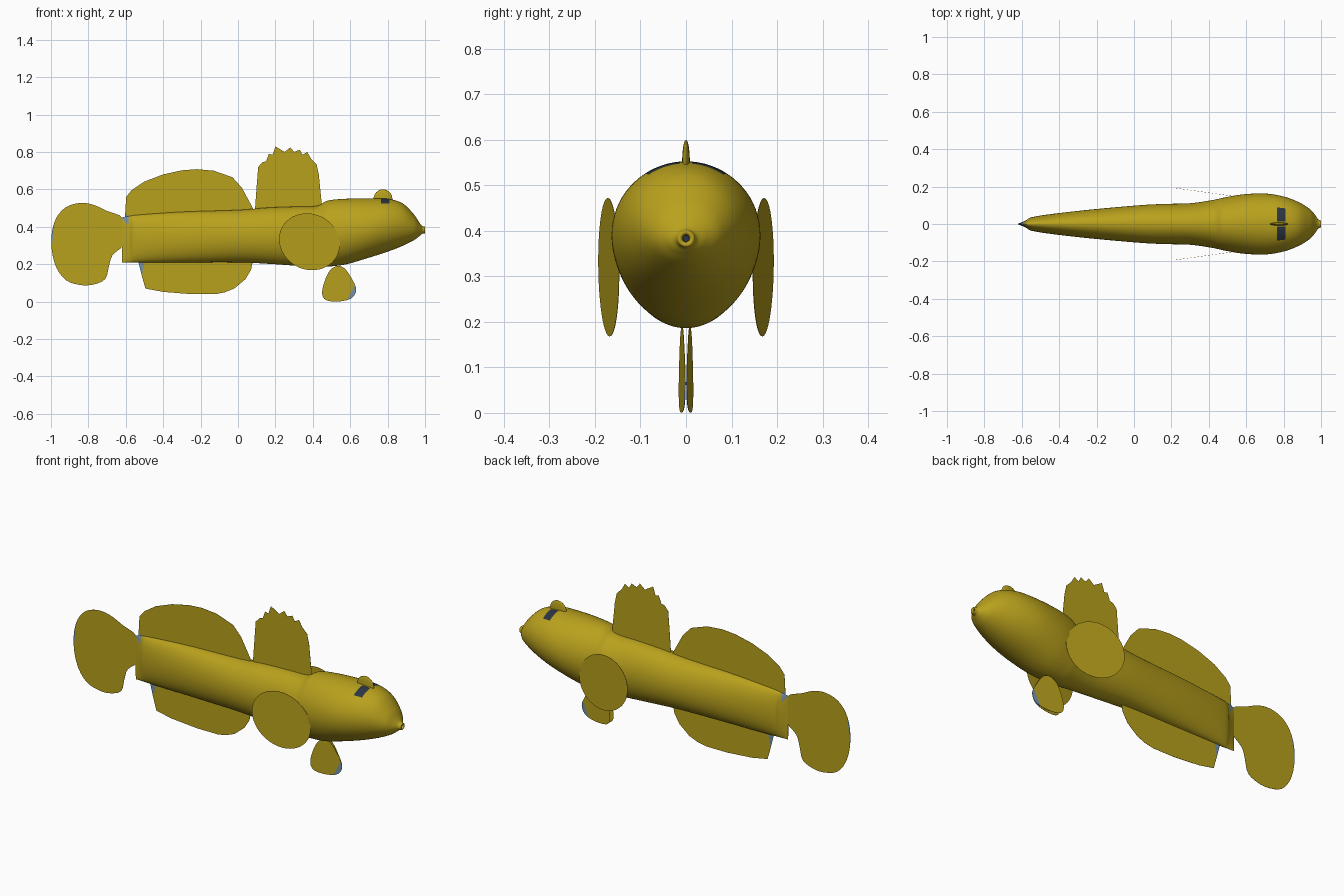
import bpy
import bmesh
from math import cos, sin, pi
from mathutils import Vector

default_cube = bpy.data.objects.get("Cube")
if default_cube:
    bpy.data.objects.remove(default_cube, do_unlink=True)


def make_material(name, colour):
    material = bpy.data.materials.new(name)
    material.use_nodes = True
    material.diffuse_color = (*colour, 1)
    shader = next(n for n in material.node_tree.nodes if n.type == "BSDF_PRINCIPLED")
    shader.inputs["Base Color"].default_value = (*colour, 1)
    shader.inputs["Roughness"].default_value = 0.7
    return material


gold = make_material("olive gold", (0.485, 0.357, 0.012))
navy = make_material("dark navy", (0.025, 0.035, 0.055))
steel = make_material("steel blue", (0.18, 0.29, 0.39))


def smooth_path(points, steps, closed=False):
    """Catmull-Rom interpolation through points of any dimension."""
    count = len(points)
    pick = (lambda i: points[i % count]) if closed else (
        lambda i: points[max(0, min(i, count - 1))])
    path = []
    for i in range(count if closed else count - 1):
        a, b, c, d = (Vector(pick(i + k)) for k in (-1, 0, 1, 2))
        for s in range(steps):
            t = s / steps
            path.append(b + (c - a) * (t / 2)
                        + (a * 2 - b * 5 + c * 4 - d) * (t * t / 2)
                        + (b * 3 - a - c * 3 + d) * (t ** 3 / 2))
    if not closed:
        path.append(Vector(points[-1]))
    return path


def finish(name, bm, *materials):
    bmesh.ops.recalc_face_normals(bm, faces=bm.faces)
    mesh = bpy.data.meshes.new(name)
    bm.to_mesh(mesh)
    bm.free()
    for material in materials:
        mesh.materials.append(material)
    obj = bpy.data.objects.new(name, mesh)
    bpy.context.collection.objects.link(obj)
    return obj


def shade_smooth(obj, angle):
    bpy.ops.object.select_all(action="DESELECT")
    obj.select_set(True)
    bpy.context.view_layer.objects.active = obj
    bpy.ops.object.shade_smooth_by_angle(angle=angle)


# Body: lofted egg sections given as x, half width, bottom, top
sections = [
    (-.62, .002, .21, .45), (-.58, .018, .21, .457), (-.53, .04, .21, .464),
    (-.3, .07, .21, .48), (0, .098, .21, .49), (.15, .107, .203, .502),
    (.3, .111, .193, .508), (.42, .128, .188, .512), (.48, .141, .187, .54),
    (.58, .158, .2, .55), (.7, .163, .235, .552), (.8, .147, .267, .55),
    (.88, .117, .298, .525), (.94, .08, .328, .467), (.97, .046, .35, .422),
    (.985, .025, .362, .405), (1, .017, .366, .4), (.998, .009, .374, .392),
    (.985, .007, .376, .39),
]
SIDES = 72
bm = bmesh.new()
rings = []
for x, width, low, high in smooth_path(sections, 8):
    ring = []
    for k in range(SIDES):
        angle = 2 * pi * k / SIDES
        y = width * cos(angle)
        z = (low + high) / 2 + (high - low) / 2 * sin(angle)
        ring.append(bm.verts.new((x, y, z)))
    rings.append(ring)
for front, back in zip(rings, rings[1:]):
    for k in range(SIDES):
        n = (k + 1) % SIDES
        bm.faces.new((front[k], front[n], back[n], back[k]))
bm.faces.new(rings[0])
mouth = bm.faces.new(rings[-1])
mouth.material_index = 1
# Dark pupils across the head and blue corners above the tail root
for face in bm.faces:
    c = face.calc_center_median()
    if .765 < c.x < .81 and .012 < abs(c.y) < .088 and c.z > .5:
        face.material_index = 1
    elif c.x < -.585 and c.z > .425 - (c.x + .6):
        face.material_index = 2
shade_smooth(finish("body", bm, gold, navy, steel), 0.8)

# Eye ridge: thin round disc on the crown
bm = bmesh.new()
bmesh.ops.create_uvsphere(bm, u_segments=32, v_segments=20, radius=.05)
for v in bm.verts:
    v.co = (v.co.x + .775, v.co.y * .17, v.co.z + .55)
shade_smooth(finish("eye_ridge", bm, gold), 0.8)


def make_fin(name, outline, steps=3, tip=None, place=lambda x: 0):
    """Flat fin; tip is a cut point and direction for the blue edge."""
    bm = bmesh.new()
    points = smooth_path(outline, steps, closed=True)
    bm.faces.new([bm.verts.new((p.x, 0, p.y)) for p in points])
    if tip:
        point, normal = (Vector((v[0], 0, v[1])) for v in tip)
        bmesh.ops.bisect_plane(bm, geom=bm.verts[:] + bm.edges[:] + bm.faces[:],
                               plane_co=point, plane_no=normal)
        for face in bm.faces:
            if (face.calc_center_median() - point).dot(normal) > 0:
                face.material_index = 1
    for v in bm.verts:
        v.co.y = place(v.co.x)
    fin = finish(name, bm, gold, steel)
    thick = fin.modifiers.new("thickness", "SOLIDIFY")
    thick.thickness = .001
    thick.offset = 0
    return fin


# Spiny first dorsal fin
make_fin("front_dorsal_fin", [
    (.09, .48), (.1, .62), (.108, .72), (.13, .745), (.15, .75), (.165, .79),
    (.185, .785), (.2, .83), (.25, .8), (.28, .825), (.3, .8), (.33, .812),
    (.345, .785), (.37, .8), (.39, .765), (.42, .735), (.432, .68), (.45, .5)],
    steps=1)

# Long second dorsal fin
make_fin("rear_dorsal_fin", [
    (-.605, .44), (-.598, .56), (-.57, .595), (-.5, .642), (-.4, .68),
    (-.3, .702), (-.22, .708), (-.13, .7), (-.03, .665), (.02, .61), (.085, .49)],
    steps=1, tip=((-.59, .462), (-.3, -1)))

# Anal fin
make_fin("anal_fin", [
    (-.535, .22), (-.515, .14), (-.495, .07), (-.4, .052), (-.25, .04),
    (-.12, .04), (-.07, .05), (-.02, .07), (.04, .12), (.07, .17), (.08, .22)],
    steps=1, tip=((-.508, .17), (-1, .2)))

# Tail fin
make_fin("tail_fin", [
    (-.61, .44), (-.7, .485), (-.78, .52), (-.85, .527), (-.92, .505),
    (-.97, .45), (-.995, .37), (-.995, .27), (-.97, .18), (-.92, .115),
    (-.85, .09), (-.78, .09), (-.71, .12), (-.69, .19), (-.67, .25), (-.61, .31)],
    tip=((-.985, .38), (-1, .12)))

# Paired fins, splayed outward toward the rear
pelvic = [(.53, .19), (.49, .165), (.46, .1), (.45, .04), (.475, .006),
          (.55, .002), (.61, .02), (.632, .065), (.61, .12), (.57, .178)]
pectoral = [(.382 + .162 * cos(a) + .012 * sin(a),
             .32 + .15 * sin(a) - .025 * cos(a))
            for a in (2 * pi * k / 16 for k in range(16))]
for side, sign in (("left", 1), ("right", -1)):
    make_fin(side + "_pectoral_fin", pectoral,
             place=lambda x: sign * (.147 + (.544 - x) * .14))
    make_fin(side + "_pelvic_fin", pelvic, tip=((.602, .045), (1, -.5)),
             place=lambda x: sign * (.001 + (.632 - x) * .08))
